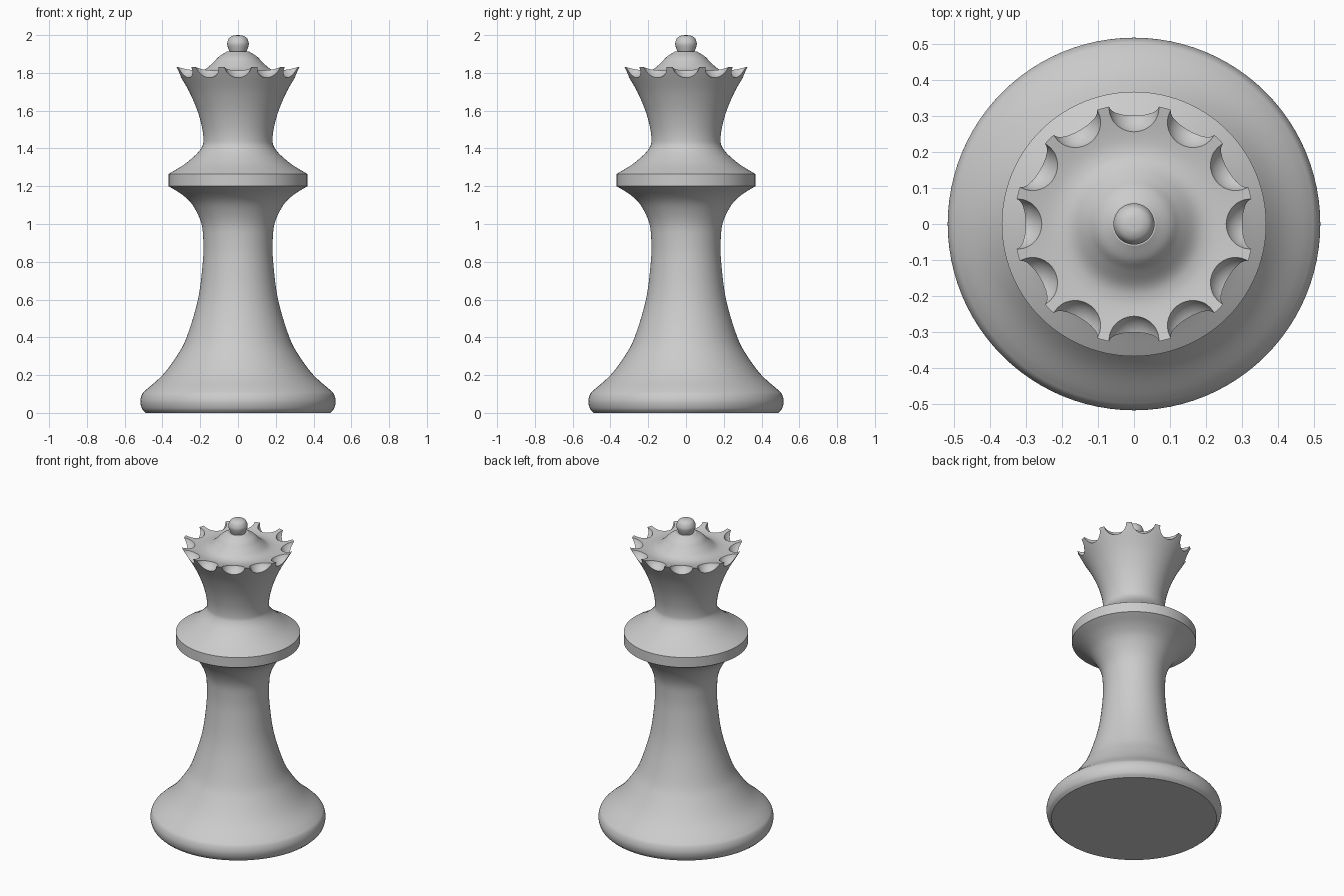
import bpy, bmesh, math
from mathutils import Vector, Matrix

cube = bpy.data.objects.get("Cube")
if cube:
    bpy.data.objects.remove(cube)

grey = bpy.data.materials.new("plain grey")
grey.use_nodes = True
colour = (0.6, 0.6, 0.6, 1)
grey.diffuse_color = colour
grey.node_tree.nodes["Principled BSDF"].inputs["Base Color"].default_value = colour


def smooth_run(points, steps=5):
    """Catmull-Rom curve through (radius, height) points."""
    p = [Vector(q) for q in points]
    p = [2 * p[0] - p[1]] + p + [2 * p[-1] - p[-2]]
    out = []
    for a, b, c, d in zip(p, p[1:], p[2:], p[3:]):
        for i in range(steps):
            t = i / steps
            out.append(b + (c - a) * t / 2 + (2 * a - 5 * b + 4 * c - d) * t * t / 2
                       + (3 * b - a - 3 * c + d) * t ** 3 / 2)
    return out + [p[-2]]


def make_object(name, bm):
    mesh = bpy.data.meshes.new(name)
    bm.to_mesh(mesh)
    bm.free()
    mesh.materials.append(grey)
    obj = bpy.data.objects.new(name, mesh)
    bpy.context.collection.objects.link(obj)
    return obj


def lathe(name, runs, segments=96):
    """Turn joined smooth runs around z; the corners between runs stay sharp."""
    profile = [Vector((0, runs[0][0][1]))]
    for run in runs:
        profile += smooth_run(run)
    profile.append(Vector((0, runs[-1][-1][1])))
    bm = bmesh.new()
    verts = [bm.verts.new((r, 0, z)) for r, z in profile]
    edges = [bm.edges.new(pair) for pair in zip(verts, verts[1:])]
    bmesh.ops.spin(bm, geom=verts + edges, axis=(0, 0, 1), cent=(0, 0, 0),
                   angle=math.tau, steps=segments, use_duplicate=False)
    bmesh.ops.remove_doubles(bm, verts=bm.verts, dist=0.0002)
    bmesh.ops.recalc_face_normals(bm, faces=bm.faces)
    return make_object(name, bm)


def shade(obj):
    bpy.ops.object.select_all(action="DESELECT")
    obj.select_set(True)
    bpy.context.view_layer.objects.active = obj
    bpy.ops.object.shade_smooth_by_angle(angle=math.radians(30))


# Turned body: rounded foot, stem, collar, flared crown and domed top
foot = [(0.488, 0), (0.508, 0.022), (0.517, 0.06), (0.508, 0.098), (0.487, 0.122)]
stem = [(0.487, 0.122), (0.4, 0.2), (0.325, 0.3), (0.272, 0.4), (0.212, 0.6),
        (0.186, 0.8), (0.184, 0.92), (0.196, 1.01), (0.24, 1.1), (0.295, 1.155), (0.367, 1.2)]
collar = [(0.367, 1.2), (0.367, 1.265)]
crown_wall = [(0.367, 1.265), (0.285, 1.315), (0.22, 1.37), (0.19, 1.41), (0.183, 1.445),
              (0.19, 1.51), (0.215, 1.6), (0.258, 1.7), (0.31, 1.79), (0.333, 1.83)]
crown_top = [(0.333, 1.83), (0.25, 1.812), (0.205, 1.81), (0.17, 1.822), (0.13, 1.856),
             (0.1, 1.887), (0.06, 1.912)]
body = lathe("turned_body", [foot, stem, collar, crown_wall, crown_top])

# Ring of ball cutters for the scalloped rim
bm = bmesh.new()
for i in range(12):
    place = Matrix.Rotation(i * math.tau / 12, 4, "Z") @ Matrix.Translation((0.32, 0, 1.843))
    bmesh.ops.create_uvsphere(bm, u_segments=32, v_segments=20, radius=0.071, matrix=place)
cutter = make_object("scallop_cutter", bm)
cutter.hide_render = True
shade(cutter)

cut = body.modifiers.new("scallops", "BOOLEAN")
cut.operation = "DIFFERENCE"
cut.solver = "EXACT"
cut.object = cutter
bpy.context.view_layer.objects.active = body
bpy.ops.object.modifier_apply(modifier=cut.name)
bpy.data.objects.remove(cutter)
shade(body)

# Small ball on top
ball = [(0.04, 1.9), (0.048, 1.92), (0.056, 1.945), (0.056, 1.963), (0.046, 1.985),
        (0.026, 1.997), (0.001, 2.0)]
shade(lathe("top_ball", [ball], 48))
